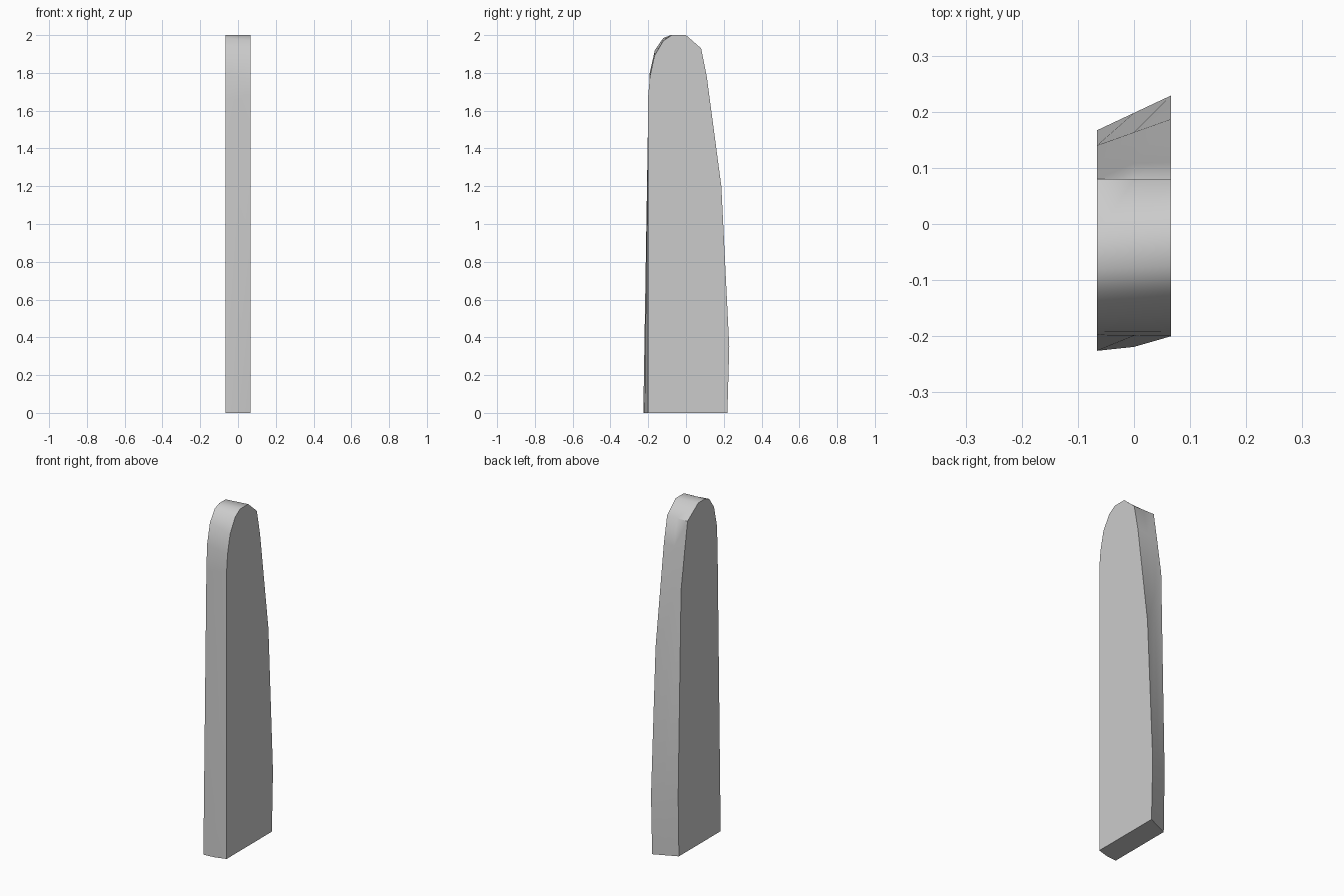
import bpy, bmesh, math

cube = bpy.data.objects.get("Cube")
if cube:
    bpy.data.objects.remove(cube, do_unlink=True)

# Plain grey material
grey = bpy.data.materials.new("plain grey")
grey.use_nodes = True
colour = (0.6, 0.6, 0.6, 1)
grey.diffuse_color = colour
grey.node_tree.nodes["Principled BSDF"].inputs["Base Color"].default_value = colour

HALF = 0.066

# Side outlines as (y, z), running up the front, over the top and down the back
left_side = [(-.2, 0), (-.2, 1.68), (-.191, 1.78), (-.167, 1.89), (-.12, 1.97), (-.075, 2),
             (0, 2), (.08, 1.93), (.11, 1.78), (.187, 1.2), (.229, .35), (.219, 0)]
right_side = [(-.226, 0), (-.198, 1.65), (-.192, 1.8), (-.165, 1.92), (-.12, 1.985), (-.08, 2),
              (-.02, 2), (.08, 1.93), (.106, 1.77), (.14, 1.55), (.167, .35), (.16, 0)]

# Middle outline, with the front edge bulging slightly at the base
middle = [((a + c) / 2, (b + d) / 2) for (a, b), (c, d) in zip(left_side, right_side)]
middle[0] = (middle[0][0] - .006, 0)

# Loft the slab through the three outlines
bm = bmesh.new()
rings = [[bm.verts.new((x, y, z)) for y, z in outline]
         for x, outline in ((-HALF, right_side), (0, middle), (HALF, left_side))]
count = len(left_side)
for a, b in zip(rings, rings[1:]):
    for i in range(count):
        j = (i + 1) % count
        bm.faces.new((a[i], a[j], b[j], b[i]))
bm.faces.new(rings[0])
bm.faces.new(rings[-1])
bmesh.ops.recalc_face_normals(bm, faces=bm.faces)

mesh = bpy.data.meshes.new("slab")
bm.to_mesh(mesh)
bm.free()
mesh.materials.append(grey)
slab = bpy.data.objects.new("rounded_slab", mesh)
bpy.context.collection.objects.link(slab)

# Soft rim, crisp side edges
bpy.context.view_layer.objects.active = slab
slab.select_set(True)
bpy.ops.object.shade_smooth_by_angle(angle=math.radians(40))
